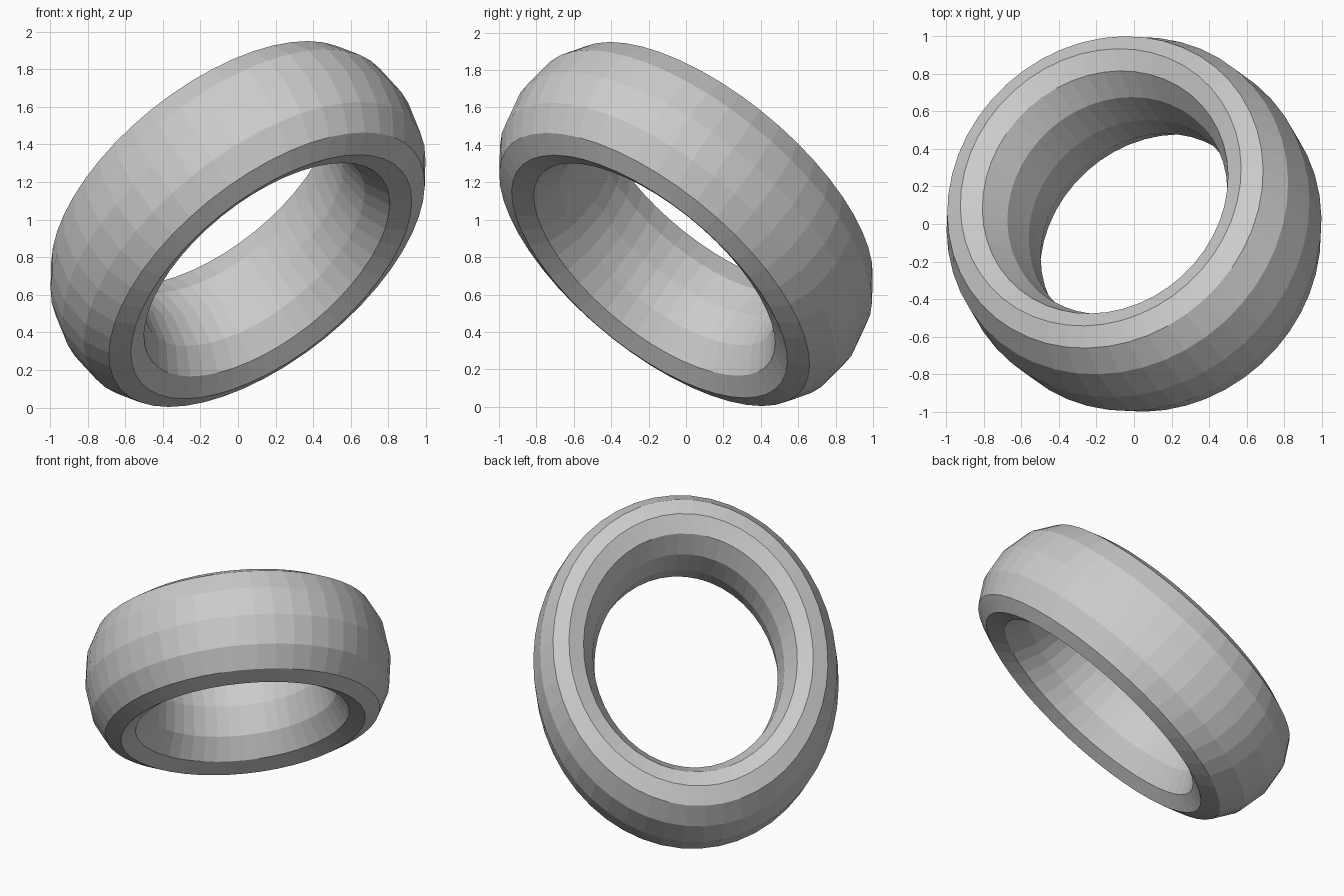
import bpy
from math import radians

cube = bpy.data.objects.get("Cube")
if cube:
    bpy.data.objects.remove(cube, do_unlink=True)

# Plain grey material
grey = bpy.data.materials.new("light_grey")
grey.use_nodes = True
colour = (0.6, 0.6, 0.6, 1.0)
grey.diffuse_color = colour
grey.node_tree.nodes["Principled BSDF"].inputs["Base Color"].default_value = colour

# Faceted ring, stretched to an oval and along its axis, then tipped over
bpy.ops.mesh.primitive_torus_add(
    major_segments=48, minor_segments=12, major_radius=1, minor_radius=0.25,
    location=(0, 0, 0.977), rotation=(0, radians(-43.2), radians(-47.8)))
ring = bpy.context.object
ring.name = "tilted_ring"
ring.scale = (0.948, 0.79, 1.54)
ring.data.materials.append(grey)
bpy.ops.object.shade_flat()
